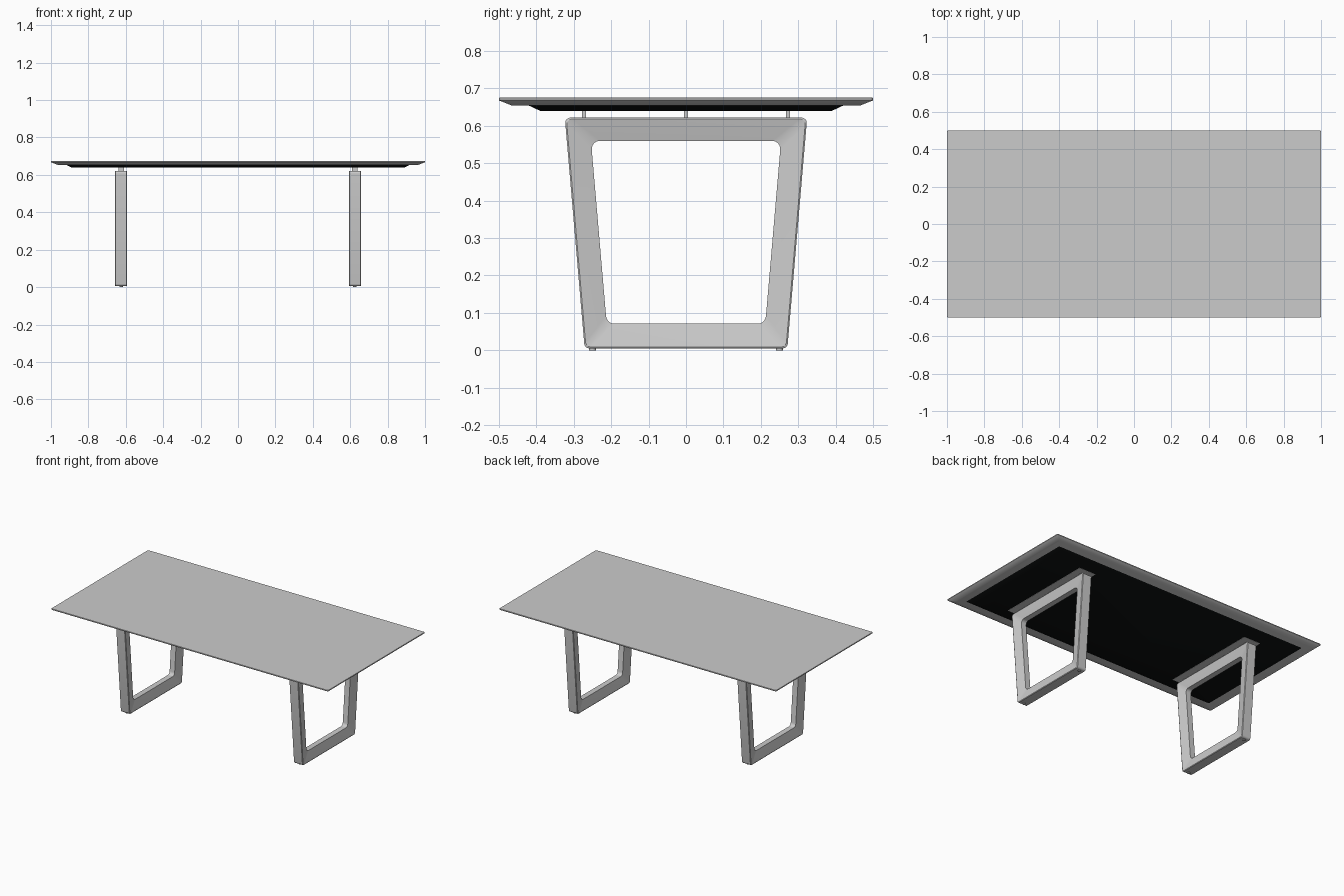
import bpy, math
from mathutils import Vector

if "Cube" in bpy.data.objects:
    bpy.data.objects.remove(bpy.data.objects["Cube"])


def rounded(corners, r, n=6):
    """Closed 2D loop with every corner replaced by an arc of radius r."""
    pts = []
    for i, c in enumerate(corners):
        c = Vector(c)
        a = (Vector(corners[i - 1]) - c).normalized()
        b = (Vector(corners[(i + 1) % len(corners)]) - c).normalized()
        half = a.angle(b) / 2
        centre = c + (a + b).normalized() * r / math.sin(half)
        s = c + a * r / math.tan(half) - centre
        e = c + b * r / math.tan(half) - centre
        sweep = math.pi - 2 * half
        for k in range(n + 1):
            t = k / n
            pts.append(centre + (s * math.sin((1 - t) * sweep)
                                 + e * math.sin(t * sweep)) / math.sin(sweep))
    return pts


def loft(name, loops, closed=False):
    """Skin equal-length 3D loops; cap the ends, or join last to first."""
    n = len(loops[0])
    verts = [p for loop in loops for p in loop]
    faces = []
    for j in range(len(loops) if closed else len(loops) - 1):
        k = (j + 1) % len(loops)
        for i in range(n):
            m = (i + 1) % n
            faces.append((j * n + i, j * n + m, k * n + m, k * n + i))
    if not closed:
        faces.append(tuple(reversed(range(n))))
        faces.append(tuple(range(len(verts) - n, len(verts))))
    me = bpy.data.meshes.new(name)
    me.from_pydata(verts, [], faces)
    ob = bpy.data.objects.new(name, me)
    bpy.context.collection.objects.link(ob)
    bpy.ops.object.select_all(action='DESELECT')
    ob.select_set(True)
    bpy.context.view_layer.objects.active = ob
    bpy.ops.object.mode_set(mode='EDIT')
    bpy.ops.mesh.select_all(action='SELECT')
    bpy.ops.mesh.normals_make_consistent(inside=False)
    bpy.ops.object.mode_set(mode='OBJECT')
    bpy.ops.object.shade_smooth_by_angle(angle=math.radians(30))
    return ob


def slab(name, sections, r):
    """Horizontal slab from (half x, half y, z) sections, bottom to top."""
    return loft(name, [[(p.x, p.y, z) for p in
                        rounded([(-x, -y), (x, -y), (x, y), (-x, y)], r)]
                       for x, y, z in sections])


def box(name, loc, size):
    bpy.ops.mesh.primitive_cube_add(size=1, location=loc)
    ob = bpy.context.object
    ob.name = name
    ob.scale = size
    return ob


# Table top with undercut edge
slab("table_top", [(0.965, 0.465, 0.654), (0.998, 0.498, 0.667),
                   (1.0, 0.5, 0.669), (1.0, 0.5, 0.674),
                   (0.999, 0.499, 0.675)], 0.008)

# Black panel underneath
black = bpy.data.materials.new("black")
black.diffuse_color = (0.004, 0.005, 0.005, 1)
black.use_nodes = True
black.node_tree.nodes["Principled BSDF"].inputs["Base Color"].default_value = black.diffuse_color
panel = slab("under_panel", [(0.89, 0.39, 0.64), (0.92, 0.42, 0.654)], 0.005)
panel.data.materials.append(black)

# Trapezoid leg frames, faces tapering towards the opening
outer = rounded([(-0.271, 0.005), (0.271, 0.005), (0.324, 0.622), (-0.324, 0.622)], 0.014)
inner = rounded([(-0.212, 0.071), (0.212, 0.071), (0.254, 0.56), (-0.254, 0.56)], 0.022)
section = [(0, -0.030), (0.06, -0.0325), (1, -0.018),
           (1, 0.018), (0.06, 0.0325), (0, 0.030)]

for side, cx in (("left", -0.625), ("right", 0.625)):
    loops = []
    for t, dx in section:
        loops.append([(cx + dx, *o.lerp(i, t)) for o, i in zip(outer, inner)])
    loft(side + "_leg_frame", loops, closed=True)

    # Mounting plate and spacers between frame and panel
    box(side + "_mounting_plate", (cx, 0, 0.6405), (0.12, 0.65, 0.003))
    for k, y in enumerate((-0.273, 0, 0.273)):
        box(f"{side}_spacer_{k}", (cx, y, 0.631), (0.03, 0.011, 0.02))

    # Small glide feet
    for k, y in enumerate((-0.25, 0.25)):
        bpy.ops.mesh.primitive_cylinder_add(vertices=20, radius=0.009, depth=0.007,
                                            location=(cx, y, 0.0035))
        bpy.context.object.name = f"{side}_glide_{k}"
        bpy.ops.object.shade_smooth_by_angle(angle=math.radians(30))
